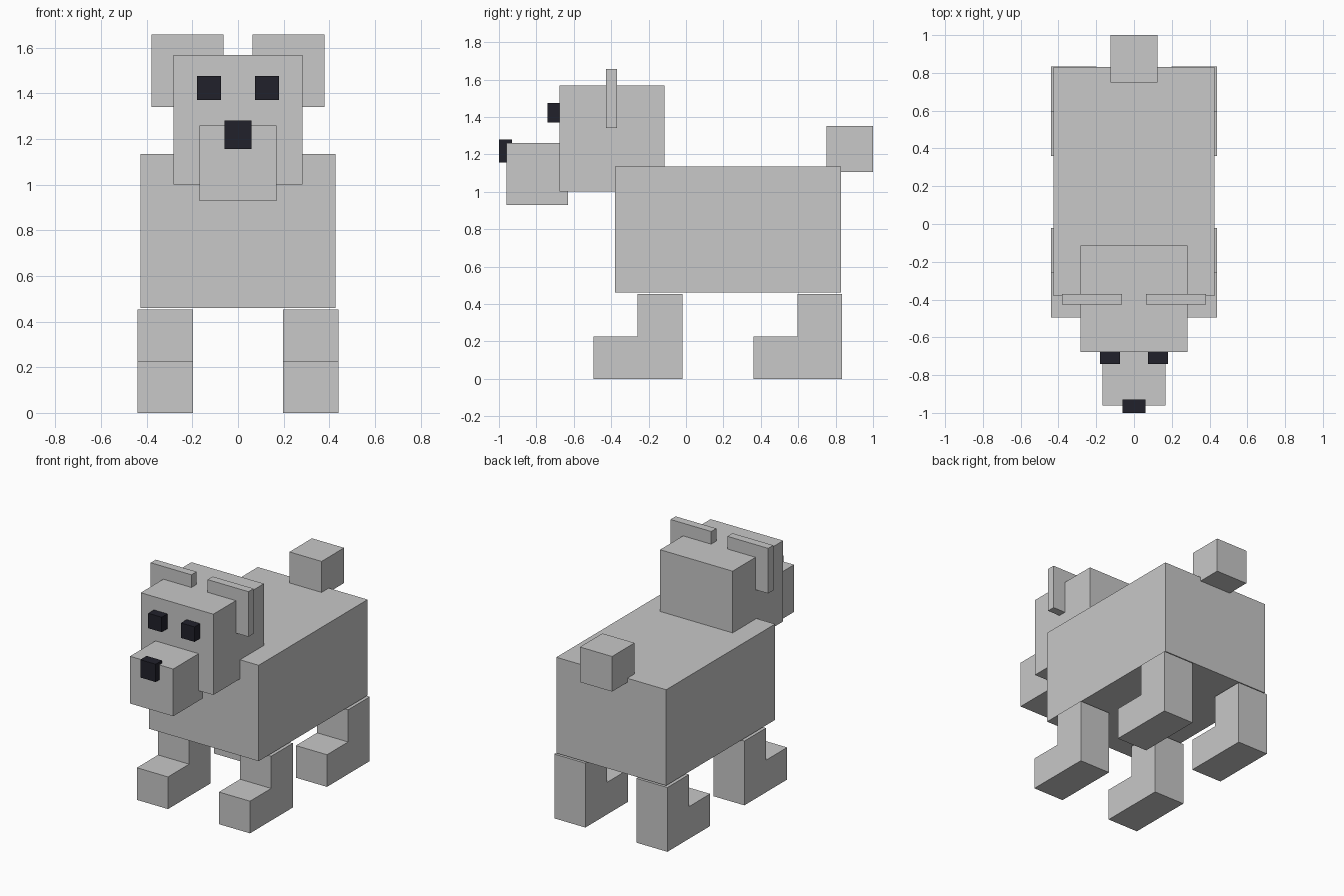
import bpy
import bmesh

if "Cube" in bpy.data.objects:
    bpy.data.objects.remove(bpy.data.objects["Cube"])


def material(name, rgb):
    m = bpy.data.materials.new(name)
    m.diffuse_color = (*rgb, 1)
    m.use_nodes = True
    m.node_tree.nodes["Principled BSDF"].inputs["Base Color"].default_value = m.diffuse_color
    return m


GREY = material("light grey", (0.58, 0.58, 0.58))
DARK = material("near black", (0.015, 0.015, 0.024))


def prism(name, profile, x0, x1, mat):
    """Extrude a (y, z) side profile from x0 to x1."""
    bm = bmesh.new()
    face = bm.faces.new([bm.verts.new((x0, y, z)) for y, z in profile])
    ext = bmesh.ops.extrude_face_region(bm, geom=[face])
    verts = [v for v in ext["geom"] if isinstance(v, bmesh.types.BMVert)]
    bmesh.ops.translate(bm, verts=verts, vec=(x1 - x0, 0, 0))
    bmesh.ops.recalc_face_normals(bm, faces=bm.faces)
    mesh = bpy.data.meshes.new(name)
    bm.to_mesh(mesh)
    bm.free()
    mesh.materials.append(mat)
    obj = bpy.data.objects.new(name, mesh)
    bpy.context.collection.objects.link(obj)


def box(name, x, y, z, mat=GREY):
    prism(name, [(y[0], z[0]), (y[1], z[0]), (y[1], z[1]), (y[0], z[1])], *x, mat)


# Central parts
box("body", (-0.427, 0.427), (-0.38, 0.83), (0.46, 1.134))
box("head", (-0.282, 0.282), (-0.677, -0.115), (1.0, 1.568))
box("snout", (-0.168, 0.168), (-0.96, -0.63), (0.928, 1.26))
box("nose", (-0.06, 0.06), (-1.0, -0.93), (1.155, 1.28), DARK)
box("tail", (-0.125, 0.125), (0.75, 1.0), (1.105, 1.352))

# Mirrored parts: ears, eyes and L-shaped legs
for side, s in (("left", 1), ("right", -1)):
    def span(a, b):
        return tuple(sorted((s * a, s * b)))

    box(f"{side}_ear", span(0.063, 0.38), (-0.427, -0.37), (1.34, 1.657))
    box(f"{side}_eye", span(0.075, 0.18), (-0.74, -0.64), (1.37, 1.475), DARK)
    for end, y in (("front", -0.02), ("back", 0.835)):
        leg = [(y - 0.475, 0), (y, 0), (y, 0.452), (y - 0.24, 0.452),
               (y - 0.24, 0.226), (y - 0.475, 0.226)]
        prism(f"{end}_{side}_leg", leg, *span(0.198, 0.44), GREY)
